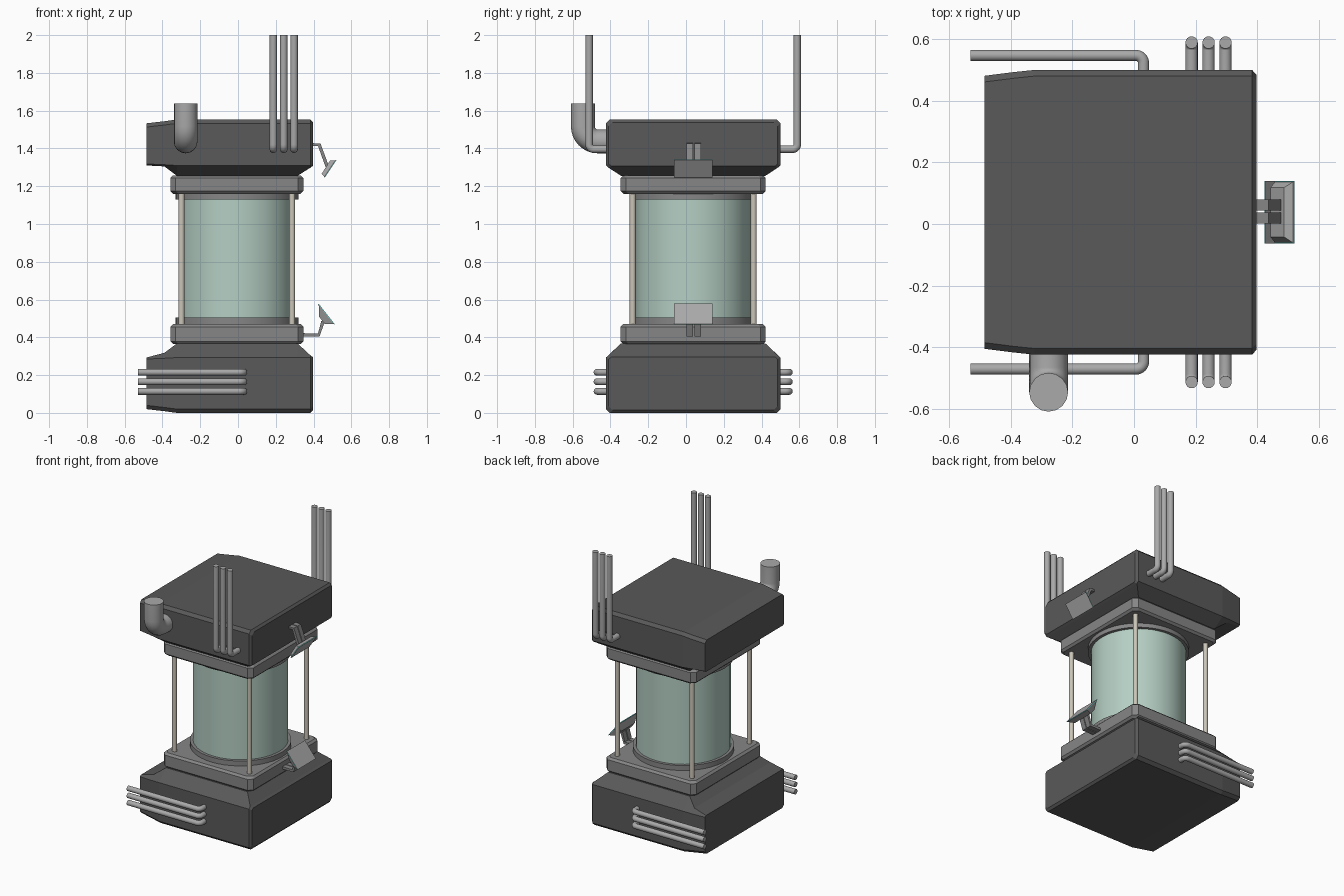
import bpy, bmesh, math
from mathutils import Vector

if "Cube" in bpy.data.objects:
    bpy.data.objects.remove(bpy.data.objects["Cube"])

CX, CY = -0.006, 0.038   # axis of the tank and collars


def material(name, r, g, b):
    m = bpy.data.materials.new(name)
    m.diffuse_color = (r, g, b, 1)
    m.use_nodes = True
    m.node_tree.nodes["Principled BSDF"].inputs["Base Color"].default_value = m.diffuse_color
    return m


DARK = material("dark_metal", 0.10, 0.10, 0.10)
MID = material("mid_metal", 0.24, 0.24, 0.24)
GLASS = material("tank_glass", 0.46, 0.62, 0.55)
CREAM = material("rod_cream", 0.60, 0.56, 0.48)
CYAN = material("lamp_cyan", 0.18, 0.80, 0.78)
PIPE = material("pipe_metal", 0.40, 0.40, 0.40)


def finish(name, bm, mat):
    bmesh.ops.recalc_face_normals(bm, faces=bm.faces[:])
    me = bpy.data.meshes.new(name)
    bm.to_mesh(me)
    bm.free()
    ob = bpy.data.objects.new(name, me)
    bpy.context.collection.objects.link(ob)
    me.materials.append(mat)
    return ob


def smooth(ob):
    bpy.ops.object.select_all(action='DESELECT')
    bpy.context.view_layer.objects.active = ob
    ob.select_set(True)
    bpy.ops.object.shade_smooth_by_angle(angle=math.radians(35))


def loft(name, rings, mat):
    bm = bmesh.new()
    vs = [[bm.verts.new(p) for p in r] for r in rings]
    n = len(rings[0])
    for a, b in zip(vs, vs[1:]):
        for i in range(n):
            bm.faces.new((a[i], a[(i + 1) % n], b[(i + 1) % n], b[i]))
    bm.faces.new(vs[0])
    bm.faces.new(vs[-1])
    return finish(name, bm, mat)


def housing(name, height, drop, place_z):
    # sections along x: x, half depth, bottom, side top, top, inset
    secs = [(0.397, 0.447, 0.015, height - drop - 0.008, height - drop + 0.002, 0.012),
            (0.383, 0.462, 0.0, height - drop, height - drop + 0.012, 0.014),
            (0.315, 0.462, 0.0, height - drop, height, 0.08),
            (-0.323, 0.462, 0.0, height - drop, height, 0.08),
            (-0.390, 0.455, 0.009, height - drop - 0.004, height - 0.05, 0.03),
            (-0.485, 0.443, 0.02, height - drop - 0.008, height - drop, 0.012)]
    rings = []
    for x, h, lo, side, top, inset in secs:
        half = [(h - 0.02, lo), (h, lo + 0.02), (h, side), (h - inset, top)]
        prof = half + [(-y, z) for y, z in reversed(half)]
        rings.append([(x, y + CY, place_z(z)) for y, z in prof])
    return loft(name, rings, DARK)


def collar(name, z0, z1):
    rings = []
    for z, ins in ((z0, 0.014), (z0 + 0.014, 0), (z1 - 0.014, 0), (z1, 0.014)):
        a, b, c = 0.352 - ins, 0.384 - ins, 0.028
        quad = [(a, b - c), (a - c, b), (c - a, b), (-a, b - c),
                (-a, c - b), (c - a, -b), (a - c, -b), (a, c - b)]
        rings.append([(CX + x, CY + y, z) for x, y in quad])
    return loft(name, rings, MID)


def cylinder(name, x, y, z0, z1, r, n, mat):
    rings = [[(x + r * math.cos(2 * math.pi * i / n), y + r * math.sin(2 * math.pi * i / n), z)
              for i in range(n)] for z in (z0, z1)]
    smooth(loft(name, rings, mat))


def bent_pipe(name, start, corner, end, r, bend):
    # straight, rounded elbow, straight; swept as a tube
    a, c, e = Vector(start), Vector(corner), Vector(end)
    u, v = (a - c).normalized(), (e - c).normalized()
    pts = [a]
    for i in range(9):
        t = math.pi / 2 * i / 8
        pts.append(c + u * bend * (1 - math.sin(t)) + v * bend * (1 - math.cos(t)))
    pts.append(e)
    side, n, rings = u.cross(v), 16, []
    for i, p in enumerate(pts):
        d = (pts[min(i + 1, 10)] - pts[max(i - 1, 0)]).normalized()
        w = d.cross(side)
        rings.append([p + (side * math.cos(2 * math.pi * k / n) + w * math.sin(2 * math.pi * k / n)) * r
                      for k in range(n)])
    smooth(loft(name, rings, PIPE))


def arm(name, path, y, half, t):
    # flat bracket following an xz path
    rings = []
    for i, (x, z) in enumerate(path):
        q, p = path[min(i + 1, len(path) - 1)], path[max(i - 1, 0)]
        d = Vector((q[0] - p[0], q[1] - p[1])).normalized() * t
        rings.append([(x - d.y, y - half, z + d.x), (x - d.y, y + half, z + d.x),
                      (x + d.y, y + half, z - d.x), (x + d.y, y - half, z - d.x)])
    loft(name, rings, MID)


def lamp(name, front, back):
    # flared lamp body with a glowing panel on its wide end
    def ring(edge, half, off=(0, 0)):
        (x0, z0), (x1, z1) = edge
        return [(x + off[0], 0.038 + s * half, z + off[1])
                for x, z, s in ((x0, z0, -1), (x0, z0, 1), (x1, z1, 1), (x1, z1, -1))]
    loft(name + "_body", [ring(back, 0.08), ring(front, 0.102)], PIPE)
    d = Vector((front[1][0] - front[0][0], front[1][1] - front[0][1])).normalized()
    n = (-d.y * 0.004, d.x * 0.004)
    loft(name + "_panel", [ring(front, 0.102), ring(front, 0.102, n)], CYAN)


# Main housings and collars
housing("base_housing", 0.368, 0.075, lambda z: z)
housing("top_housing", 0.298, 0.055, lambda z: 1.553 - z)
collar("lower_collar", 0.365, 0.47)
collar("upper_collar", 1.16, 1.258)

# Glass tank with rims
cylinder("tank", CX, CY, 0.46, 1.17, 0.305, 48, GLASS)
cylinder("lower_rim", CX, CY, 0.46, 0.505, 0.325, 48, MID)
cylinder("upper_rim", CX, CY, 1.13, 1.17, 0.325, 48, MID)

# Corner support rods
for sx in (-1, 1):
    for sy in (-1, 1):
        cylinder("support_rod", CX + sx * 0.293, CY + sy * 0.32, 0.46, 1.17, 0.016, 16, CREAM)

# Pipe triples on the front and back
for s in (-1, 1):
    for z in (0.114, 0.165, 0.215):
        bent_pipe("base_pipe", (0.031, CY + s * 0.43, z), (0.031, CY + s * 0.509, z),
                  (-0.53, CY + s * 0.509, z), 0.018, 0.025)
    for x in (0.187, 0.242, 0.297):
        bent_pipe("exhaust_pipe", (x, CY + s * 0.43, 1.396), (x, CY + s * 0.551, 1.396),
                  (x, CY + s * 0.551, 2.0), 0.02, 0.025)

# Wide chimney elbow
bent_pipe("chimney", (-0.277, -0.38, 1.437), (-0.277, -0.546, 1.437), (-0.277, -0.546, 1.637), 0.063, 0.08)

# Flood lamps on brackets
for y in (0.02, 0.062):
    arm("upper_lamp_arm", [(0.37, 1.42), (0.43, 1.42), (0.472, 1.305)], y, 0.018, 0.009)
    arm("lower_lamp_arm", [(0.32, 0.413), (0.428, 0.413), (0.45, 0.485)], y, 0.018, 0.009)
lamp("upper_lamp", ((0.46, 1.246), (0.521, 1.338)), ((0.443, 1.266), (0.487, 1.335)))
lamp("lower_lamp", ((0.512, 0.47), (0.427, 0.578)), ((0.46, 0.47), (0.43, 0.508)))
